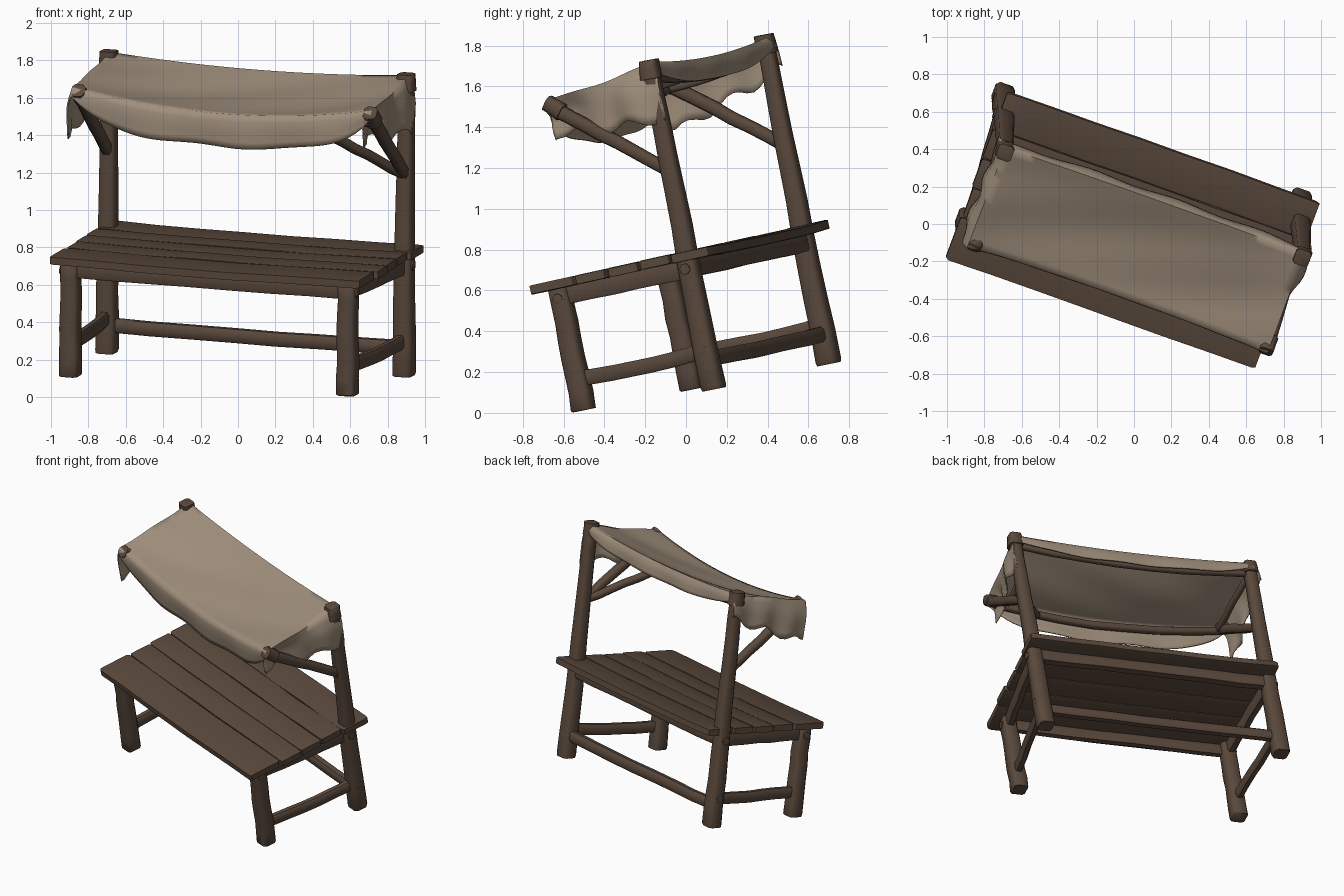
import bpy, bmesh, math, random
from mathutils import Vector, Matrix

if "Cube" in bpy.data.objects:
    bpy.data.objects.remove(bpy.data.objects["Cube"])

random.seed(4)

# The whole stall is pitched and turned
POSE = Matrix.Rotation(math.radians(12.4), 4, 'X') @ Matrix.Rotation(math.radians(-20), 4, 'Z')


def material(name, rgb):
    m = bpy.data.materials.new(name)
    m.diffuse_color = (*rgb, 1)
    m.use_nodes = True
    m.node_tree.nodes["Principled BSDF"].inputs["Base Color"].default_value = m.diffuse_color
    return m


WOOD = material("brown wood", (0.102, 0.066, 0.045))
CLOTH = material("beige cloth", (0.345, 0.270, 0.198))


def finish(name, bm, mat, angle=50):
    bmesh.ops.recalc_face_normals(bm, faces=bm.faces)
    me = bpy.data.meshes.new(name)
    bm.to_mesh(me)
    bm.free()
    me.transform(POSE)
    me.materials.append(mat)
    for p in me.polygons:
        p.use_smooth = True
    me.set_sharp_from_angle(angle=math.radians(angle))
    ob = bpy.data.objects.new(name, me)
    bpy.context.collection.objects.link(ob)
    return ob


def beam(name, a, b, size0, size1=None, bow=(0, 0, 0), chamfer=0.22, rings=7, wobble=0.003):
    """Hewn beam from a to b with a chamfered section and a slight bow."""
    a, b, bow = Vector(a), Vector(b), Vector(bow)
    size1 = size1 or size0
    d = (b - a).normalized()
    side = Vector((1, 0, 0)) if abs(d.x) < 0.7 else Vector((0, 1, 0))
    side = (side - d * side.dot(d)).normalized()
    up = d.cross(side)
    k = 1 - 2 * chamfer
    section = [(1, k), (k, 1), (-k, 1), (-1, k), (-1, -k), (-k, -1), (k, -1), (1, -k)]
    bm = bmesh.new()
    prev = None
    stops = [0, 0.012] + [i / rings for i in range(1, rings)] + [0.988, 1]
    for t in stops:
        s = 0.92 if t in (0, 1) else 1
        w = (size0[0] + (size1[0] - size0[0]) * t) / 2 * s
        h = (size0[1] + (size1[1] - size0[1]) * t) / 2 * s
        c = a.lerp(b, t) + bow * (4 * t * (1 - t))
        c += side * random.uniform(-wobble, wobble) + up * random.uniform(-wobble, wobble)
        ring = [bm.verts.new(c + side * (x * w) + up * (y * h)) for x, y in section]
        if prev:
            for i in range(8):
                j = (i + 1) % 8
                bm.faces.new((prev[i], prev[j], ring[j], ring[i]))
        else:
            bm.faces.new(ring)
        prev = ring
    bm.faces.new(prev)
    return finish(name, bm, WOOD)


MID = -0.065
# side name, post x, front leg x, canopy tip x, arm inset, foot height, outward sign
SIDES = (("left", -0.91, -0.862, -0.882, 0.03, 0.105, -1),
         ("right", 0.78, 0.716, 0.778, -0.1, 0.12, 1))

# Table planks, front to back
y = -0.368
for i, w in enumerate((0.25, 0.17, 0.17, 0.17, 0.215)):
    l = -0.936 + random.uniform(-0.008, 0.008)
    r = 0.828 + random.uniform(-0.01, 0.01) + (0.015 if i == 4 else 0)
    beam(f"table_plank_{i + 1}", (l, y + w / 2, 0.752), (r, y + w / 2, 0.752),
         (w - 0.005, 0.046), bow=(0, 0, -0.008), chamfer=0.06, wobble=0.002)
    y += w

# Aprons under the planks
beam("front_apron", (-0.88, -0.258, 0.69), (0.735, -0.258, 0.69), (0.045, 0.09), chamfer=0.12)
beam("back_apron", (-0.92, 0.47, 0.69), (0.79, 0.47, 0.69), (0.06, 0.09), chamfer=0.12)

for side, px, lx, tx, inset, foot, sg in SIDES:
    # Legs, posts and side rails
    beam(f"front_{side}_leg", (lx, -0.256, foot), (lx, -0.245, 0.735), (0.106, 0.106), (0.095, 0.095),
         chamfer=0.16)
    beam(f"back_{side}_post", (px, 0.452, 0.083), (px, 0.487, 1.715), (0.11, 0.11), (0.073, 0.073),
         chamfer=0.17, rings=10)
    beam(f"{side}_apron", (lx, -0.27, 0.69), (px, 0.47, 0.69), (0.05, 0.095), chamfer=0.12)
    beam(f"{side}_stretcher", (lx, -0.28, 0.28), (px, 0.48, 0.28), (0.05, 0.075),
         bow=(0, 0, -0.012), chamfer=0.2)
    # Canopy arm, strut and end blocks
    beam(f"{side}_canopy_strut", (px, 0.47, 1.18), (tx, -0.065, 1.605), (0.058, 0.058), (0.066, 0.066))
    beam(f"{side}_canopy_arm", (px + inset * 0.3, 0.48, 1.635), (tx + inset, -0.04, 1.57), (0.04, 0.04),
         bow=(inset * 0.5, 0, -0.015))
    beam(f"{side}_post_cap", (px, 0.485, 1.635), (px, 0.488, 1.728), (0.095, 0.095), (0.085, 0.085),
         chamfer=0.17, rings=2)
    beam(f"{side}_strut_cap", (tx, -0.01, 1.57), (tx, -0.08, 1.63), (0.085, 0.085), (0.075, 0.075), rings=2)
    # Peg heads on the joints
    for j, (x, yy, z) in enumerate(((lx, -0.25, 0.68), (px, 0.46, 0.69), (px, 0.455, 0.28))):
        beam(f"{side}_peg_{j + 1}", (x, yy, z), (x + sg * 0.056, yy, z), (0.05, 0.05), rings=2, chamfer=0.3)

# Long rails
beam("back_stretcher", (-0.91, 0.455, 0.235), (0.78, 0.455, 0.235), (0.06, 0.075), bow=(0, 0, -0.008))
beam("back_canopy_pole", (-0.91, 0.48, 1.65), (0.78, 0.48, 1.65), (0.042, 0.042), bow=(0, 0, -0.06))
beam("front_canopy_pole", (-0.882, -0.045, 1.58), (0.778, -0.045, 1.58), (0.05, 0.05), bow=(0, 0, -0.085))
beam("right_corner_brace", (0.78, 0.46, 1.18), (0.47, -0.03, 1.51), (0.05, 0.05))


# Draped cloth: a sagging panel with hanging flaps on all sides
def steps(inner, flap):
    f = [k / flap for k in range(1, flap + 1)]
    return ([(-1, k) for k in reversed(f)] + [(2 * i / inner - 1, 0) for i in range(inner + 1)]
            + [(1, k) for k in f])


def cloth_point(xn, fs, yn, ff):
    """xn: left -1 to right 1; yn: back -1 to front 1; fs, ff: flap fractions."""
    q = (yn + 1) / 2
    span = 1 - xn * xn
    z = 1.712 + (1.64 - 1.712) * q
    z -= (0.035 + 0.045 * q) * span + 0.03 * (1 - yn * yn) * (1 - 0.7 * xn ** 4)
    z += 0.006 * math.sin(5 * xn + 4 * yn) * (1 - yn * yn)
    x = MID + 0.85 * xn
    yy = 0.51 - 0.585 * q
    # side flaps: longest at the front on the left and at the back on the right
    side = (0.17 + 0.11 * q if xn < 0 else 0.28 - 0.11 * q) + 0.025 * math.sin(7 * yn + xn)
    front = 0.045 + 0.13 * (1 - abs(xn) ** 6) + 0.006 * math.sin(9 * xn)
    back = 0.05 + 0.055 * (1 - abs(xn) ** 4)
    a, b = fs * side, ff * (front if yn > 0 else back)
    z -= math.sqrt(a * a + b * b)
    if fs:
        # right flap tucks inside the strut at the front and hangs outside the post at the back
        out = -0.03 if xn < 0 else 0.04 - 0.09 * min(1, max(0, (q - 0.3) * 2))
        x += out * min(1, fs * 2.5) + 0.013 * fs * math.sin(8 * yn)
    if ff:
        yy -= math.copysign(0.014 * min(1, ff * 3) + 0.006 * ff * math.sin(11 * xn), yn)
    return x, yy, z


bm = bmesh.new()
grid = [[bm.verts.new(cloth_point(xn, fs, yn, ff)) for xn, fs in steps(40, 6)]
        for yn, ff in steps(16, 5)]
for r0, r1 in zip(grid, grid[1:]):
    for i in range(len(r0) - 1):
        bm.faces.new((r0[i], r0[i + 1], r1[i + 1], r1[i]))
canopy = finish("canopy_cloth", bm, CLOTH, 80)
thick = canopy.modifiers.new("thickness", 'SOLIDIFY')
thick.thickness = 0.008
thick.offset = 0
